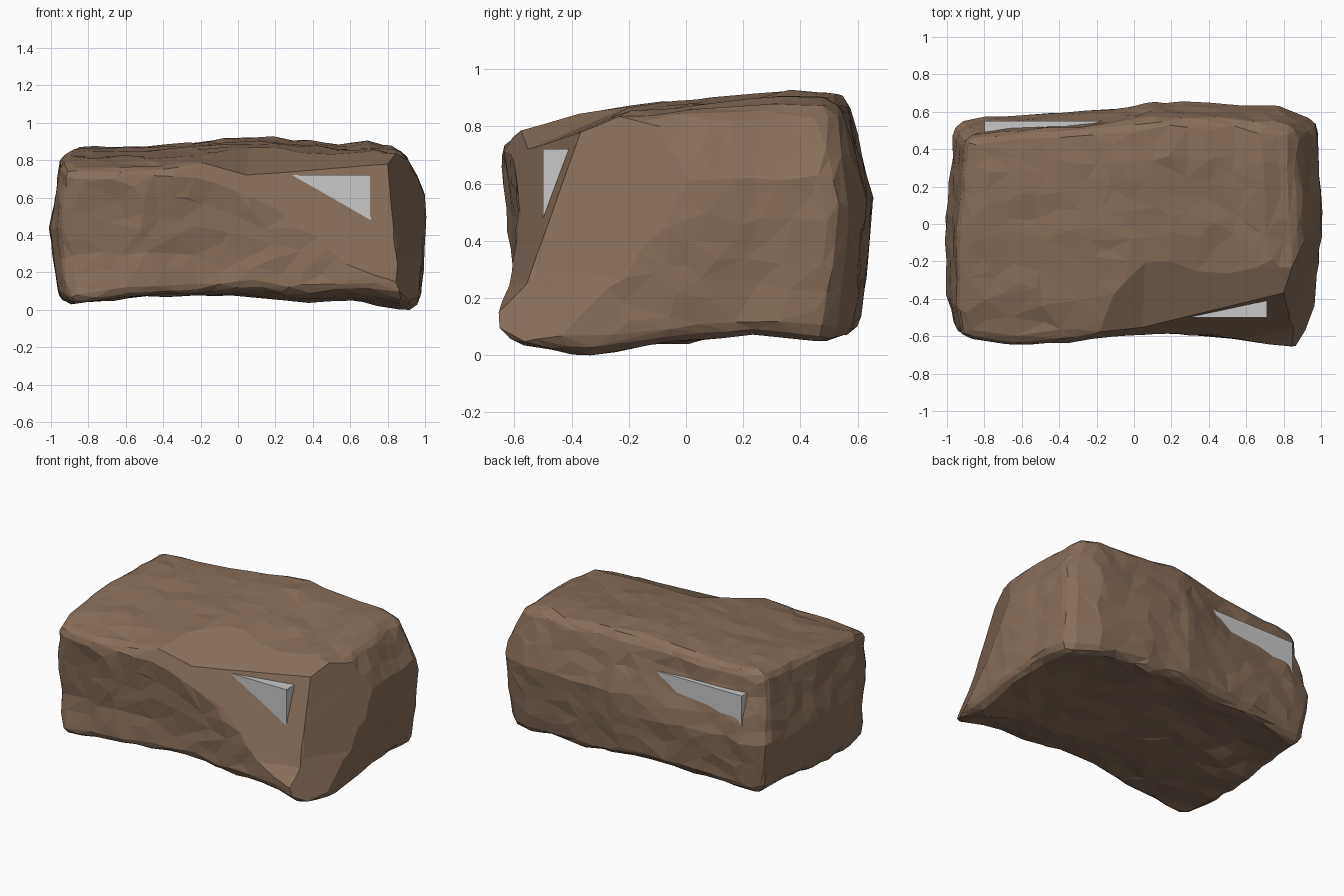
import bpy, bmesh
from mathutils import Vector, noise

if "Cube" in bpy.data.objects:
    bpy.data.objects.remove(bpy.data.objects["Cube"])


def material(name, rgb):
    m = bpy.data.materials.new(name)
    m.diffuse_color = (*rgb, 1)
    m.use_nodes = True
    m.node_tree.nodes["Principled BSDF"].inputs["Base Color"].default_value = m.diffuse_color
    return m


def curve(points, t):
    """Piecewise linear profile lookup."""
    if t <= points[0][0]:
        return points[0][1]
    for (a, va), (b, vb) in zip(points, points[1:]):
        if t <= b:
            return va + (vb - va) * (t - a) / (b - a)
    return points[-1][1]


def mix(a, b, u):
    return a + (b - a) * (u + 1) / 2


brown = material("earth brown", (0.245, 0.157, 0.104))
grey = material("stone grey", (0.58, 0.58, 0.58))

# Outline profiles of the boulder
LEFT = [(0.06, -0.95), (0.12, -0.965), (0.43, -1.0), (0.8, -0.945), (0.87, -0.92)]
RIGHT = [(0.05, 0.98), (0.45, 1.0), (0.62, 1.0), (0.86, 0.88)]
TOP = [(-0.9, 0.875), (-0.5, 0.875), (-0.2, 0.9), (0, 0.92), (0.22, 0.92),
       (0.6, 0.887), (0.79, 0.9), (0.88, 0.88)]
TOP_SLOPE = [(-0.62, -0.12), (-0.53, -0.105), (-0.38, -0.07), (0, -0.03), (0.4, 0), (0.6, -0.005)]
BOTTOM = [(-0.9, 0.035), (-0.6, 0.065), (0, 0.075), (0.34, 0.04), (0.6, 0.045), (0.88, 0.0)]
BOTTOM_SLOPE = [(-0.65, 0.08), (-0.5, 0.035), (-0.33, 0), (0, 0.045), (0.3, 0.07), (0.58, 0.05)]
FRONT = [(-0.95, -0.615), (-0.8, -0.625), (-0.52, -0.65), (-0.1, -0.6), (0.3, -0.59),
         (0.5, -0.61), (0.86, -0.66), (0.95, -0.6)]
FRONT_DIP = [(0.08, 0.02), (0.3, 0.05), (0.55, 0.02), (0.7, 0)]
BACK = [(-0.95, 0.54), (-0.8, 0.57), (-0.2, 0.61), (0.1, 0.655), (0.4, 0.65), (0.78, 0.63), (0.95, 0.56)]
BACK_DIP_LEFT = [(0.08, -0.035), (0.42, 0), (0.52, -0.02), (0.72, -0.075), (0.9, -0.09)]
BACK_DIP_RIGHT = [(0.08, -0.05), (0.3, -0.025), (0.55, 0), (0.72, -0.05), (0.9, -0.09)]
HALF = Vector((1.0, 0.62, 0.42))
RADIUS = 0.065


def rock_point(p):
    # rounded box in parameter space
    q = Vector([p[i] * HALF[i] for i in range(3)])
    inner = Vector([max(-HALF[i] + RADIUS, min(HALF[i] - RADIUS, q[i])) for i in range(3)])
    q = inner + (q - inner).normalized() * RADIUS
    u, v, w = (q[i] / HALF[i] for i in range(3))
    # stretch to the outline profiles
    x0, y0 = u * 0.97, v * 0.62
    tilt = max(0.5 + 0.5 * u, min(1, max(0, v * 3)) * 0.6)
    z = mix(curve(BOTTOM, x0) + curve(BOTTOM_SLOPE, y0) * tilt,
            curve(TOP, x0) + curve(TOP_SLOPE, y0), w)
    corner = 0.045 * max(0, v - 0.1) + 0.13 * max(0, -0.65 - v)
    x = mix(curve(LEFT, z) + corner, curve(RIGHT, z) - 0.02 * abs(v), u)
    left_side = max(0, min(1, 0.6 - 2 * x))
    back_left = max(0, min(1, 0.2 - 2.5 * x))
    back_dip = curve(BACK_DIP_RIGHT, z) * (1 - back_left) + curve(BACK_DIP_LEFT, z) * back_left
    y = mix(curve(FRONT, x) + curve(FRONT_DIP, z) * left_side, curve(BACK, x) + back_dip, v)
    # chipped, faceted surface
    s = Vector((x, y, z))
    s += noise.noise_vector(s * 4.5) * 0.008 + noise.noise_vector(s * 10) * 0.009
    # sloped chips above and beside the front right corner
    s.z = min(s.z, 0.957 - 0.023 * s.x + 0.43 * s.y + max(0, 0.05 - s.x) * 0.3)
    s.x = min(s.x, 1.141 + 0.419 * s.y - 0.239 * s.z + 0.1 * max(0, 0.3 - s.z))
    # flat chipped slope on the front right corner
    chip = -0.832 + 0.214 * s.x + 0.375 * s.z - 0.6 * max(0, 0.25 - s.z)
    s.y = max(s.y, chip)
    s.z = max(s.z, 0)
    return s


# Boulder
bm = bmesh.new()
bmesh.ops.create_cube(bm, size=2)
bmesh.ops.subdivide_edges(bm, edges=bm.edges[:], cuts=39, use_grid_fill=True)
for vert in bm.verts:
    vert.co = rock_point(vert.co.copy())
bmesh.ops.triangulate(bm, faces=bm.faces[:])
mesh = bpy.data.meshes.new("boulder")
bm.to_mesh(mesh)
bm.free()
mesh.materials.append(brown)
boulder = bpy.data.objects.new("boulder", mesh)
bpy.context.collection.objects.link(boulder)
facets = boulder.modifiers.new("facets", 'DECIMATE')
facets.ratio = 0.08

# Inner block whose corners break through the surface
lo, hi = Vector((-0.8, -0.5, 0.42)), Vector((0.71, 0.55, 0.72))
bpy.ops.mesh.primitive_cube_add(size=1, location=(lo + hi) / 2)
block = bpy.context.object
block.name = "inner_block"
block.scale = hi - lo
block.data.materials.append(grey)
